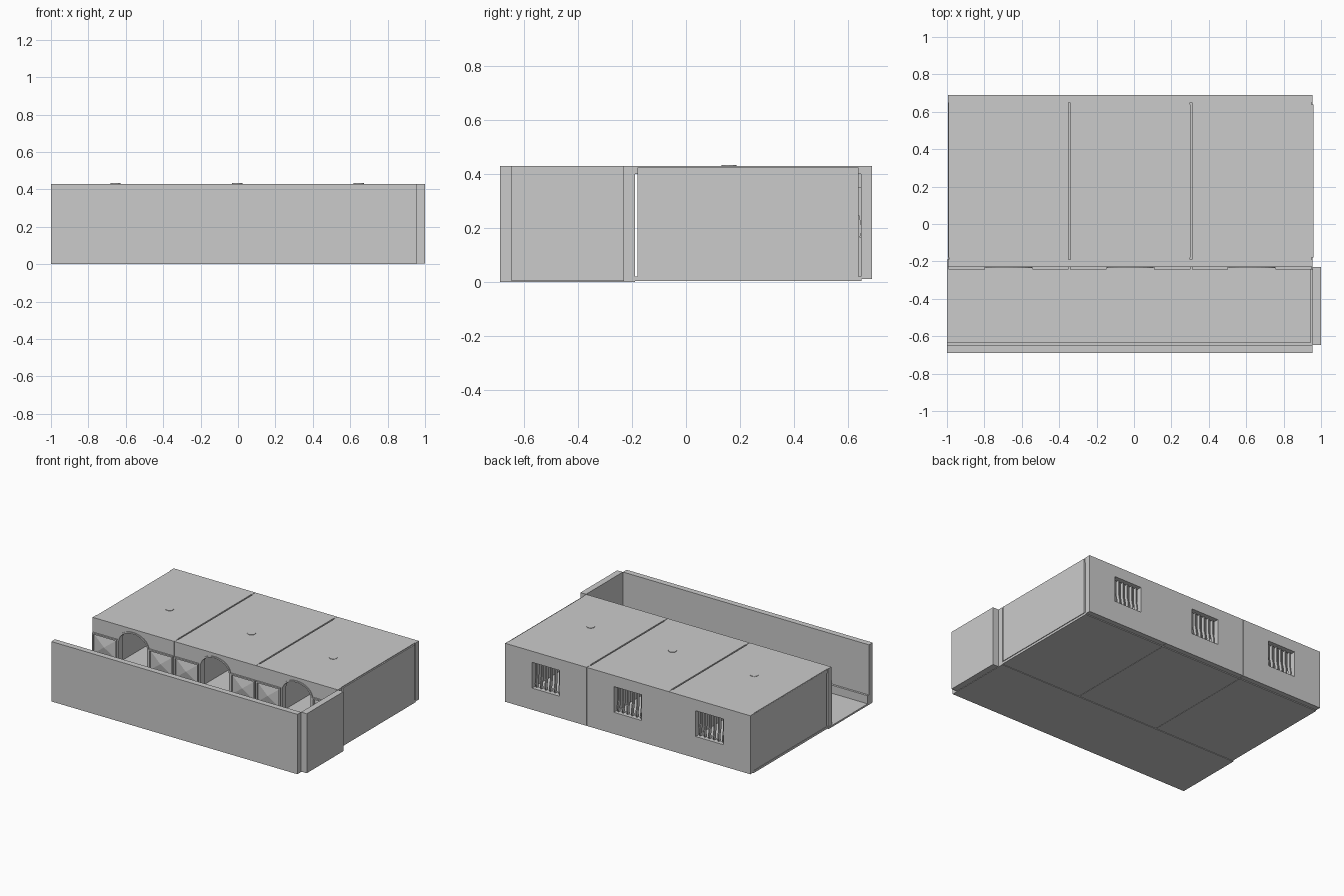
import bpy, bmesh, math

if "Cube" in bpy.data.objects:
    bpy.data.objects.remove(bpy.data.objects["Cube"])

CELL_W = 0.648
CENTRES = [-0.67, -0.02, 0.63]


def mesh_object(name, bm):
    bmesh.ops.recalc_face_normals(bm, faces=bm.faces)
    me = bpy.data.meshes.new(name)
    bm.to_mesh(me)
    bm.free()
    ob = bpy.data.objects.new(name, me)
    bpy.context.collection.objects.link(ob)
    return ob


def add_box(bm, x0, x1, y0, y1, z0, z1):
    vs = bmesh.ops.create_cube(bm, size=1)['verts']
    for v in vs:
        v.co = ((x0 + x1) / 2 + v.co.x * (x1 - x0),
                (y0 + y1) / 2 + v.co.y * (y1 - y0),
                (z0 + z1) / 2 + v.co.z * (z1 - z0))


def boxes(name, *dims):
    bm = bmesh.new()
    for d in dims:
        add_box(bm, *d)
    return mesh_object(name, bm)


def extrude_xz(name, pts, y0, y1):
    bm = bmesh.new()
    f = bm.faces.new([bm.verts.new((x, y0, z)) for x, z in pts])
    ext = bmesh.ops.extrude_face_region(bm, geom=[f])['geom']
    for v in ext:
        if isinstance(v, bmesh.types.BMVert):
            v.co.y = y1
    bm.faces.new([v for v in f.verts]) if not f.is_valid else None
    return mesh_object(name, bm)


def arch(cx, hw, spring, rise, n=16):
    return [(cx - hw * math.cos(math.pi * i / n), spring + rise * math.sin(math.pi * i / n))
            for i in range(n + 1)]


def panel(bm, cx, cz, hw, hh, y, bulge):
    # shallow pyramid facing the corridor
    c = [bm.verts.new((cx + sx * hw, y, cz + sz * hh))
         for sx, sz in ((-1, -1), (1, -1), (1, 1), (-1, 1))]
    tip = bm.verts.new((cx, y - bulge, cz))
    bm.faces.new(c)
    for i in range(4):
        bm.faces.new((c[i], c[(i + 1) % 4], tip))


# corridor: floor, long front wall, end wall and skirtings
boxes("corridor_floor", (-1, 0.955, -0.69, -0.19, 0, 0.012))
boxes("corridor_front_wall", (-1, 0.955, -0.69, -0.648, 0.003, 0.43))
boxes("corridor_end_wall", (0.955, 1, -0.648, -0.23, 0.003, 0.43))
boxes("corridor_skirting", (-1, 0.955, -0.648, -0.633, 0.012, 0.07),
      (0.943, 0.955, -0.633, -0.24, 0.012, 0.07))

for i, cx in enumerate(CENTRES):
    n = str(i + 1)
    l, r = cx - CELL_W / 2, cx + CELL_W / 2

    # floor, ceiling and side walls
    boxes("cell_floor_" + n, (l, r, -0.19, 0.652, 0.004, 0.02))
    boxes("cell_ceiling_" + n, (l + 0.004, r - 0.004, -0.19, 0.65, 0.40, 0.43))
    boxes("cell_side_walls_" + n,
          (l + 0.003, l + 0.035, -0.18, 0.65, 0.02, 0.425),
          (r - 0.035, r + (0.005 if i == 2 else -0.003), -0.18, 0.64, 0.02, 0.425))

    # back wall built around the window
    wx0, wx1, wz0, wz1 = cx - 0.11, cx + 0.11, 0.165, 0.35
    boxes("cell_back_wall_" + n,
          (l, wx0, 0.65, 0.69, 0.01, 0.43), (wx1, r, 0.65, 0.69, 0.01, 0.43),
          (wx0, wx1, 0.65, 0.69, 0.01, wz0), (wx0, wx1, 0.65, 0.69, wz1, 0.43))

    # window bars that belly outward near the bottom
    bm = bmesh.new()
    side = [(0.652, wz1), (0.652, 0.25), (0.66, 0.215), (0.663, 0.19), (0.655, wz0)]
    for k in range(6):
        bx = wx0 + 0.22 * (k + 0.5) / 6
        rows = [[bm.verts.new((bx + sx * 0.004, y + dy, z))
                 for sx, dy in ((-1, -0.012), (1, -0.012), (1, 0.012), (-1, 0.012))]
                for y, z in side]
        for a, b in zip(rows, rows[1:]):
            for j in range(4):
                bm.faces.new((a[j], a[(j + 1) % 4], b[(j + 1) % 4], b[j]))
        bm.faces.new(rows[0])
        bm.faces.new(rows[-1])
    mesh_object("window_bars_" + n, bm)

    # corridor facade with arched doorway
    a = arch(cx, 0.115, 0.315, 0.085)
    pts = [(l, 0.01), (l, 0.43), (r, 0.43), (r, 0.01), (a[-1][0], 0.01)]
    extrude_xz("cell_facade_" + n, pts + a[::-1] + [(a[0][0], 0.01)], -0.23, -0.19)

    # raised trim around the arch
    outer, inner = arch(cx, 0.125, 0.315, 0.093), arch(cx, 0.113, 0.315, 0.083)
    ring = [(cx - 0.125, 0.012)] + outer + [(cx + 0.125, 0.012), (cx + 0.113, 0.012)] \
        + inner[::-1] + [(cx - 0.113, 0.012)]
    extrude_xz("arch_trim_" + n, ring, -0.236, -0.215)

    # framed pyramid panels, two high on each side of the door
    bm = bmesh.new()
    for s in (-1, 1):
        px, hw = cx + s * 0.224, 0.097
        for z0, z1 in ((0.02, 0.17), (0.17, 0.32)):
            panel(bm, px, (z0 + z1) / 2, hw - 0.01, (z1 - z0) / 2 - 0.008, -0.2302, 0.014)
        for z in (0.012, 0.165, 0.315):
            add_box(bm, px - hw, px + hw, -0.242, -0.229, z, z + 0.01)
        for e in (-1, 1):
            ex = px + e * (hw - 0.005)
            add_box(bm, ex - 0.005, ex + 0.005, -0.242, -0.229, 0.012, 0.325)
    mesh_object("facade_panels_" + n, bm)

    # doorway threshold
    boxes("threshold_" + n, (cx - 0.113, cx + 0.113, -0.225, -0.195, 0.01, 0.022))

    # ceiling lamp whose cap pokes through the roof
    bpy.ops.mesh.primitive_cylinder_add(vertices=12, radius=0.028, depth=0.048,
                                        location=(cx + 0.015, 0.16, 0.409))
    bpy.context.object.name = "ceiling_lamp_" + n
